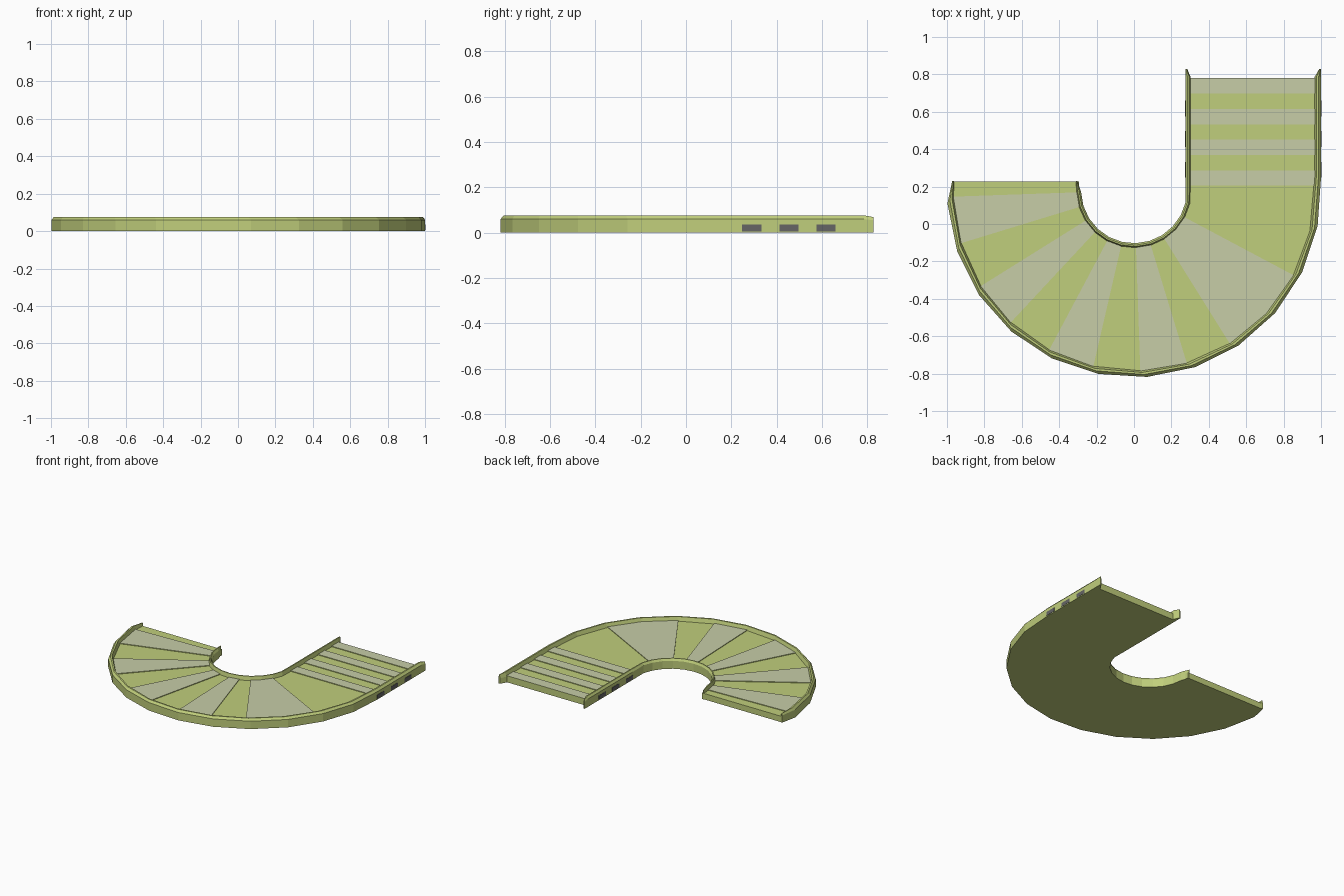
import bpy, bmesh
from math import sin, cos, radians

cube = bpy.data.objects.get("Cube")
if cube:
    bpy.data.objects.remove(cube, do_unlink=True)


def material(name, color):
    m = bpy.data.materials.new(name)
    m.use_nodes = True
    m.diffuse_color = (*color, 1)
    m.node_tree.nodes["Principled BSDF"].inputs["Base Color"].default_value = (*color, 1)
    return m


GREEN = material("olive green", (0.53, 0.62, 0.20))
PALE = material("pale grey green", (0.57, 0.61, 0.39))
DARK = material("dark grey", (0.13, 0.13, 0.13))

CENTRE_Y = 0.18          # centre of the bend
STEP = 15                # degrees per bend segment


def place(oy, angle, r, z):
    """Point at radius r from (0, oy); angle 0 faces the front, 90 faces +x."""
    a = radians(angle)
    return (r * sin(a), oy - r * cos(a), z)


def finish(name, bm, mats):
    bmesh.ops.recalc_face_normals(bm, faces=bm.faces[:])
    me = bpy.data.meshes.new(name)
    bm.to_mesh(me)
    bm.free()
    for m in mats:
        me.materials.append(m)
    ob = bpy.data.objects.new(name, me)
    bpy.context.collection.objects.link(ob)
    return ob


def loft(bm, rings):
    """Bridge closed rings of points and cap both ends."""
    vs = [[bm.verts.new(p) for p in ring] for ring in rings]
    n = len(vs[0])
    for a, b in zip(vs, vs[1:]):
        for i in range(n):
            j = (i + 1) % n
            bm.faces.new((a[i], a[j], b[j], b[i]))
    bm.faces.new(vs[0])
    bm.faces.new(vs[-1])


# Stations along the track: (origin y, angle)
bend = [(CENTRE_Y, 2 + STEP * k) for k in range(-6, 6)]

# Belt: striped slats, the pale ones standing slightly proud
IN_R, OUT_R = 0.295, 0.967
slat_y = [0.205 + 0.082 * i for i in range(7)] + [0.78]
stations = [(0.228, -90)] + bend + [(y, 90) for y in slat_y]
pale_slats = {1, 3, 5, 7, 9, 10, 13, 15, 17, 19}

bm = bmesh.new()
for i, (a, b) in enumerate(zip(stations, stations[1:])):
    pale = i in pale_slats
    top = 0.05 if pale else 0.045
    loft(bm, [[place(*s, r, z) for r, z in
               ((IN_R, 0), (OUT_R, 0), (OUT_R, top), (IN_R, top))] for s in (a, b)])
    if pale:
        bm.faces.ensure_lookup_table()
        for f in bm.faces[-6:]:
            if all(v.co.z > 0.04 for v in f.verts):
                f.material_index = 1
finish("striped_belt", bm, [GREEN, PALE])

# Side rails: (fraction of width from the outside edge, height)
PROFILE = ((0, 0), (0, 0.06), (0.4, 0.076), (0.72, 0.076), (1, 0.045), (1, 0))


def rail(name, bend_edges, straight_edges, tip_edges, tail_edges, skew):
    """Each edges pair is (outside radius, belt-side radius)."""
    path = [(0.23, -90, tail_edges, 0.9, 0)]
    path += [(oy, ang, bend_edges, 1, skew) for oy, ang in bend]
    path += [(y, 90, straight_edges, 1, 0) for y in (0.25, 0.785)]
    path += [(0.828, 90, tip_edges, 0.9, 0)]
    bm = bmesh.new()
    loft(bm, [[place(oy, ang + sk * (1 - t), e[0] + (e[1] - e[0]) * t, z * zs)
               for t, z in PROFILE] for oy, ang, e, zs, sk in path])
    finish(name, bm, [GREEN])


rail("outer_rail", (1.0, 0.965), (1.0, 0.965), (1.0, 0.99), (0.972, 0.962), 2)
rail("inner_rail", (0.283, 0.307), (0.275, 0.303), (0.275, 0.285), (0.303, 0.311), 0)

# Dark slots on both sides of the straight run
for side, x in (("outer", 0.999), ("inner", 0.276)):
    for i in range(3):
        y = 0.29 + 0.164 * i
        bm = bmesh.new()
        bmesh.ops.create_cube(bm, size=1)
        for v in bm.verts:
            v.co.x = x + v.co.x * 0.006
            v.co.y = y + v.co.y * 0.084
            v.co.z = 0.021 + v.co.z * 0.03
        finish(f"{side}_slot_{i + 1}", bm, [DARK])
